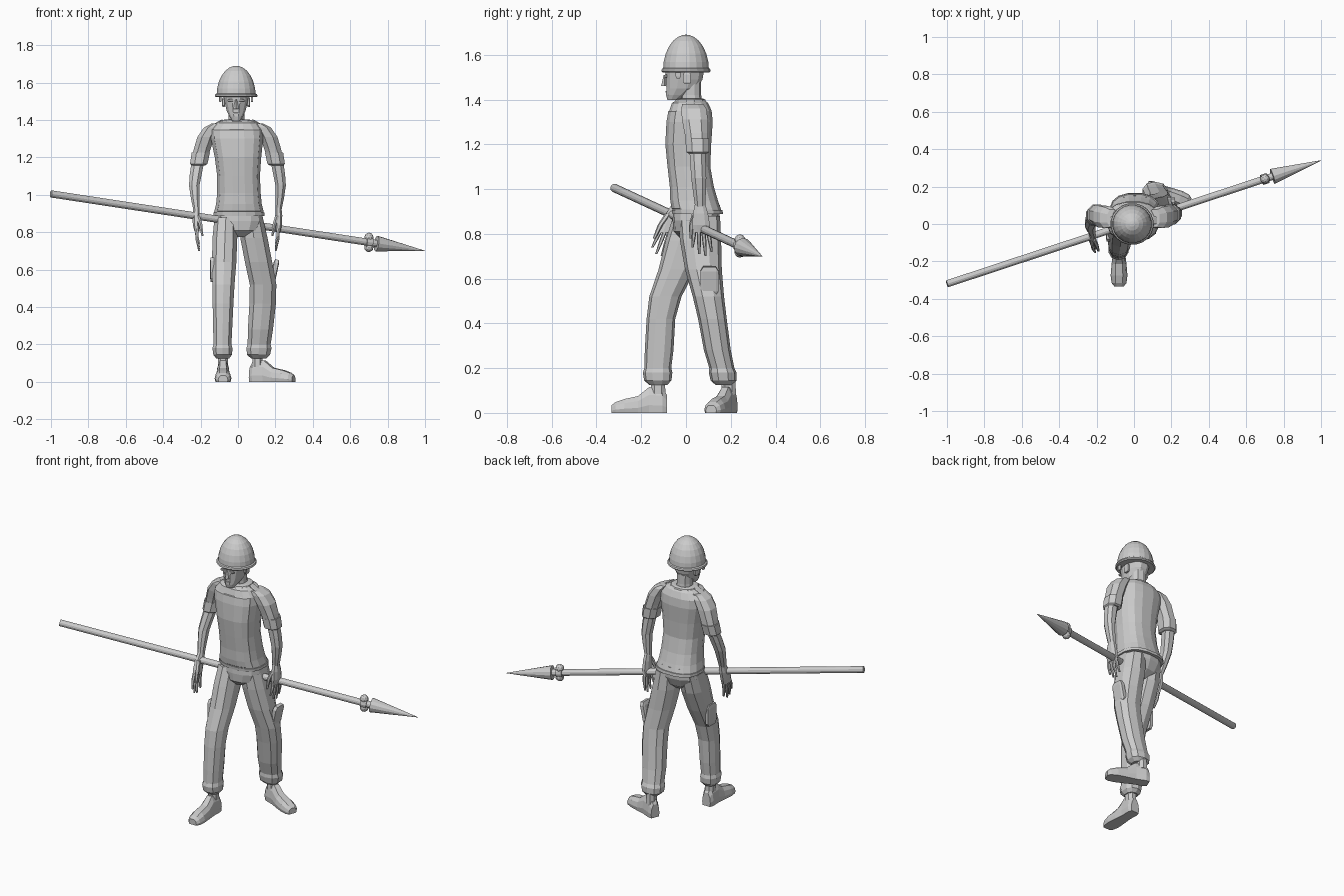
import bpy
import bmesh
from math import cos, sin, pi, radians
from mathutils import Vector, Matrix

if "Cube" in bpy.data.objects:
    bpy.data.objects.remove(bpy.data.objects["Cube"], do_unlink=True)

grey = bpy.data.materials.new("plain_grey")
grey.use_nodes = True
grey.diffuse_color = (0.6, 0.6, 0.6, 1)
grey.node_tree.nodes["Principled BSDF"].inputs["Base Color"].default_value = (0.6, 0.6, 0.6, 1)


def finish(name, bm):
    """Turn a bmesh into a flat shaded object."""
    bmesh.ops.recalc_face_normals(bm, faces=bm.faces)
    mesh = bpy.data.meshes.new(name)
    bm.to_mesh(mesh)
    bm.free()
    mesh.materials.append(grey)
    obj = bpy.data.objects.new(name, mesh)
    bpy.context.collection.objects.link(obj)
    return obj


def skin(rings):
    """Bridge a list of equal point rings and cap both ends."""
    bm = bmesh.new()
    loops = [[bm.verts.new(p) for p in ring] for ring in rings]
    count = len(loops[0])
    for low, high in zip(loops, loops[1:]):
        for i in range(count):
            j = (i + 1) % count
            bm.faces.new((low[i], low[j], high[j], high[i]))
    bm.faces.new(loops[0][::-1])
    bm.faces.new(loops[-1])
    bmesh.ops.recalc_face_normals(bm, faces=bm.faces)
    return bm


def power(value, p):
    return abs(value) ** p * (1 if value > 0 else -1)


def oval(x, y, z, rx, ry, sides, p):
    """Level ring, measured in hundredths of a unit."""
    ring = []
    for i in range(sides):
        a = 2 * pi * (i + 0.5) / sides
        ring.append(Vector((x + rx * power(cos(a), p), y + ry * power(sin(a), p), z)) / 100)
    return ring


def loft(name, rows, sides=10, p=0.85):
    return finish(name, skin([oval(*row, sides, p) for row in rows]))


def block(name, centre, size, turn=0):
    bm = bmesh.new()
    bmesh.ops.create_cube(bm, size=1)
    bmesh.ops.bevel(bm, geom=bm.edges[:], offset=0.15, segments=1, affect='EDGES')
    bm.transform(Matrix.Translation(centre) @ Matrix.Rotation(radians(turn), 4, 'Y')
                 @ Matrix.Diagonal((*size, 1)))
    return finish(name, bm)


# Shirt with a slightly raised front panel
shirt_rows = [(0.5, 5.2, 89, 13.6, 11.2), (0.5, 4.8, 91, 13.4, 11),
              (0.5, 3.8, 95, 12.4, 10.6), (0.5, 2.8, 101, 11.8, 9.8),
              (0.3, 1.5, 110, 11.6, 9.5), (0, 1.2, 120, 12.6, 10.2),
              (-0.5, 1.8, 130, 14.2, 10.3), (-0.7, 2, 135, 14, 9.6),
              (-0.5, 1.8, 138.5, 11, 8.2), (-0.5, 2, 139.5, 8.5, 6.5)]
shirt = skin([oval(*row, 16, 0.8) for row in shirt_rows])
panel = [f for f in shirt.faces if f.normal.y < -0.75 and 0.92 < f.calc_center_median().z < 1.36]
bmesh.ops.inset_region(shirt, faces=panel, thickness=0.004, depth=0.004)
finish("shirt", shirt)
loft("shirt_hem", [(0.5, 5.2, 88.8, 13.9, 11.5), (0.5, 5, 90.6, 13.9, 11.5)], 16, 0.8)
loft("collar", [(-0.5, 1.8, 137.5, 9.8, 7.9), (-0.5, 2, 140, 7.8, 6.8),
                (-0.5, 2.2, 140.4, 6, 5.6)], 12)

# Trousers
loft("trouser_hips", [(0.5, 4.8, 93, 12.6, 10.4), (0.5, 4.4, 86, 13.2, 10.4),
                      (0.5, 3.5, 81, 11, 9), (0.5, 3.2, 77.5, 5, 5)], 14)
loft("right_trouser_leg", [(-6.5, 3.5, 88, 6.3, 9.2), (-7, 0.5, 77, 6.9, 9.6),
                           (-7.4, -4, 64, 6.8, 8.3), (-7.8, -9.2, 52, 6.2, 7.2),
                           (-8, -11.2, 42, 5.8, 6.4), (-8.2, -12, 28, 5.3, 6.4),
                           (-8.3, -12.6, 20, 5, 6), (-8.3, -12.7, 18, 5.6, 6.6),
                           (-8.2, -12.6, 14.5, 5.2, 6.1), (-8.2, -12.4, 12.5, 3.6, 4)])
loft("left_trouser_leg", [(7, 5.8, 88, 6.5, 9.4), (8.5, 6.5, 77, 7.6, 9.2),
                          (11, 7.8, 64, 7.6, 8.2), (13.4, 10, 52, 7.4, 7),
                          (13.2, 11.8, 42, 7.4, 6.4), (12, 14, 28, 7, 6),
                          (11.3, 16, 20, 6.4, 5.6), (11.2, 16.4, 18, 7, 6.2),
                          (11, 16.8, 14.5, 6.4, 5.8), (11, 17, 12.5, 4.2, 3.8)])
block("right_thigh_pocket", (-0.137, -0.05, 0.6), (0.025, 0.085, 0.13))
block("left_thigh_pocket", (0.195, 0.105, 0.59), (0.03, 0.08, 0.13), 12)


# Feet: sections run from heel to toe as distance, half width, height
def foot(name, x, y, heading):
    turn = Matrix.Translation((x, y, 0)) @ Matrix.Rotation(radians(heading), 4, 'Z')
    rings = []
    for d, w, h in [(-4, 2.8, 8), (-2, 3.6, 11), (4, 3.4, 11.5), (9, 4, 7.5),
                    (15, 4.5, 6.2), (19, 4, 4.8), (20.8, 2.6, 3.4)]:
        half = [(w * 0.9, 0), (w, h * 0.3), (w * 0.85, h * 0.7), (w * 0.45, h)]
        outline = half + [(-a, b) for a, b in reversed(half)]
        rings.append([turn @ (Vector((a, -d, b)) / 100) for a, b in outline])
    finish(name + "_foot", skin(rings))
    ankle_x, ankle_y = x * 100, y * 100
    loft(name + "_ankle", [(ankle_x, ankle_y, 8, 3, 3.6), (ankle_x, ankle_y, 16, 2.8, 3.2)], 8)


foot("right", -0.08, -0.125, 0)
foot("left", 0.105, 0.19, 68)


# Arms: mirrored, with the forearm swung forward or back
def arm(name, side, shift, swing):
    def place(row):
        x, y, z, rx, ry = row
        return (side * x + shift, y - swing * max(0, 119 - z), z, rx, ry)

    def part(label, rows, sides=8):
        loft(name + label, [place(row) for row in rows], sides)

    part("_sleeve", [(10.5, 3, 138, 3, 5), (13, 3.5, 136, 4.5, 6), (16, 4, 131, 5, 6.2),
                     (18, 4.6, 125, 4.8, 5.6), (19.4, 5, 120, 4.6, 5.2)])
    part("_sleeve_cuff", [(18.9, 5, 122.5, 5.2, 5.7), (20, 5.1, 116.5, 5, 5.4),
                          (20.2, 5.1, 115.8, 4, 4.3)])
    part("_forearm", [(20.4, 5, 118, 3.6, 3.8), (21.6, 5, 111, 3.4, 3.7),
                      (22.4, 5, 105, 3, 3.6), (21.9, 5, 98, 2.4, 3),
                      (21.2, 5, 92, 1.8, 2.4)])
    part("_palm", [(21.2, 5, 93.5, 1.7, 2.4), (21.4, 5, 89, 2, 3.6),
                   (21.4, 5, 84, 1.9, 4.2), (21, 5, 80.5, 1.4, 4)])
    for i, length in enumerate((10, 12, 11, 8)):
        y = 7.9 - 2 * i
        spread = (1.5 - i) * -0.4
        tip = 82 - length
        part("_finger_" + str(i + 1),
             [(21.2, y, 82, 1, 1), (20.9, y - spread, (82 + tip) / 2, 0.9, 0.9),
              (19.8, y - spread * 2, tip, 0.5, 0.5)], 6)
    part("_thumb", [(20.6, 2.5, 89, 1.2, 1.4), (19, 0.8, 84, 1.1, 1.2),
                    (18, 0.2, 78, 0.6, 0.7)], 6)
    block(name + "_shoulder_tab", (side * 0.1 + shift / 100, 0.02, 1.38),
          (0.07, 0.04, 0.018), side * 30)


arm("right", -1, -1, 0.35)
arm("left", 1, 0.4, -0.05)

# Neck, head and facial features
loft("neck", [(-0.8, 2.5, 136, 5, 5), (-0.8, 2.2, 142, 4.4, 4.6), (-0.8, 1.8, 148, 4.6, 5)])
loft("head", [(-1, -5.8, 139.8, 2.4, 2.6), (-1, -4, 142, 3.8, 5), (-1, -1.8, 145, 5.2, 7.2),
              (-1, -0.8, 149, 6.2, 8.4), (-1, -0.5, 154, 7.2, 9), (-1, -0.3, 158, 6.8, 8.4)], 12)
nose = bmesh.new()
bmesh.ops.create_cone(nose, cap_ends=True, segments=4, radius1=0.015, radius2=0.004, depth=0.05)
nose.transform(Matrix.Translation((-0.01, -0.096, 1.485)))
finish("nose", nose)
block("mouth", (-0.01, -0.087, 1.435), (0.03, 0.01, 0.008))
for side, label in ((-1, "right"), (1, "left")):
    block(label + "_eye", (-0.01 + side * 0.03, -0.09, 1.505), (0.03, 0.012, 0.012))
    block(label + "_ear", (-0.01 + side * 0.067, 0.005, 1.495), (0.016, 0.035, 0.05))
    block(label + "_helmet_clip", (-0.01 + side * 0.085, -0.035, 1.52), (0.012, 0.022, 0.05))

# Helmet dome with a rolled rim
dome = [(-1, 0, 153 + 16 * sin(a), 10.6 * cos(a), 10.4 * cos(a))
        for a in (radians(step) for step in (0, 14, 28, 42, 56, 70, 82, 89))]
loft("helmet_dome", dome, 20, 1)
loft("helmet_rim", [(-1, 0, 152.2, 11, 10.6), (-1, 0, 152.8, 11.6, 11.2),
                    (-1, 0, 153.7, 11.3, 10.9), (-1, 0, 154.2, 10.5, 10.2)], 20, 1)

# Spear built along its own axis
butt, tip = Vector((-1, -0.32, 1.005)), Vector((1, 0.34, 0.70))
axis = (tip - butt).normalized()
aim = axis.to_track_quat('Z', 'Y').to_matrix().to_4x4()


def spear_part(name, start, end, r1, r2, sides=12):
    bm = bmesh.new()
    a, b = butt.lerp(tip, start), butt.lerp(tip, end)
    bmesh.ops.create_cone(bm, cap_ends=True, segments=sides, radius1=r1, radius2=r2,
                          depth=(b - a).length)
    bm.transform(Matrix.Translation((a + b) / 2) @ aim)
    finish(name, bm)


spear_part("spear_shaft", 0, 0.88, 0.019, 0.019)
spear_part("spear_head", 0.87, 1, 0.042, 0.001)
spear_part("spear_binding", 0.842, 0.858, 0.028, 0.028)
for label, height in (("upper", 0.027), ("lower", -0.027)):
    knot = bmesh.new()
    bmesh.ops.create_icosphere(knot, subdivisions=2, radius=0.025)
    knot.transform(Matrix.Translation(butt.lerp(tip, 0.85) + Vector((0, 0, height))))
    finish(label + "_spear_knot", knot)
